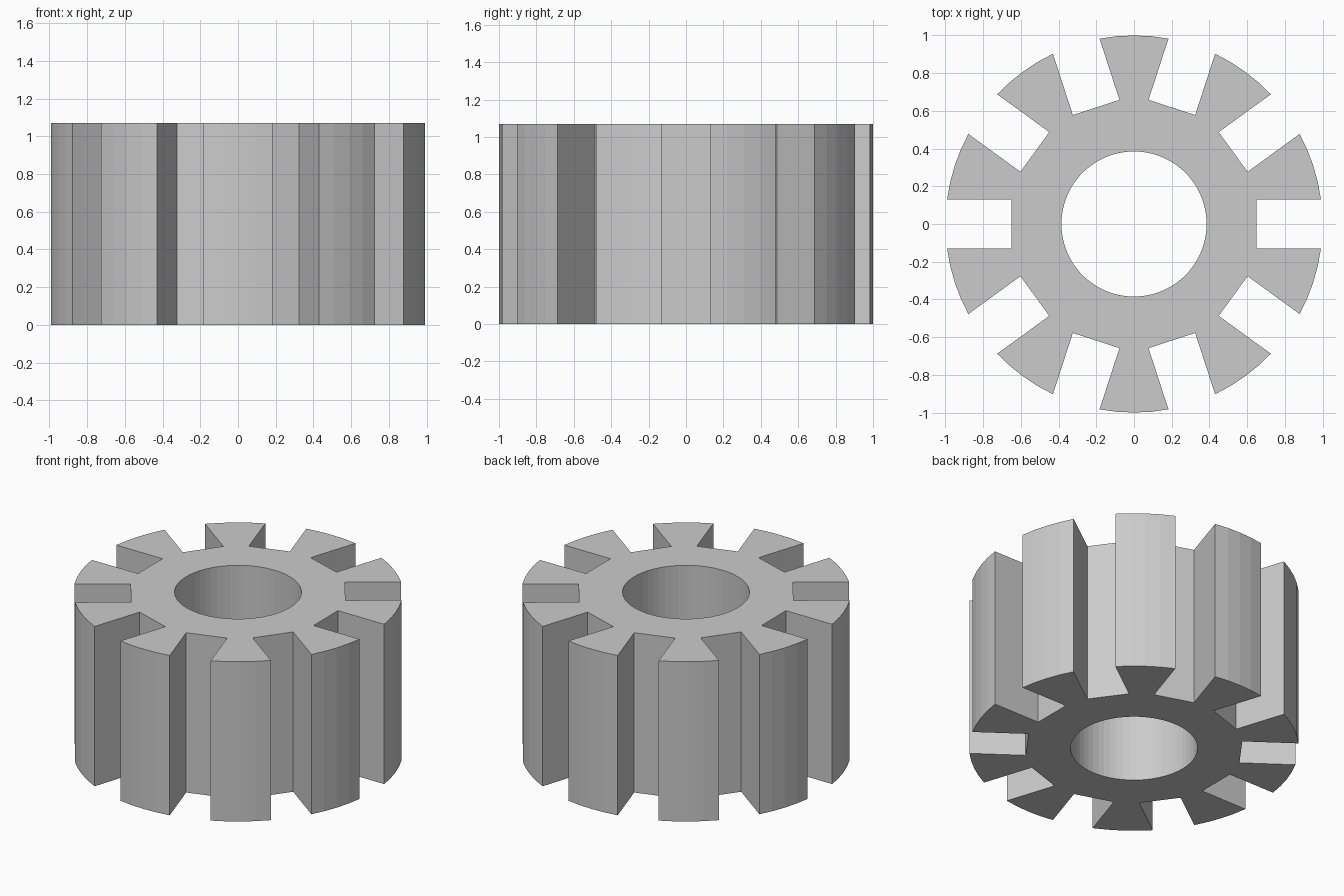
import bpy, bmesh, math

if "Cube" in bpy.data.objects:
    bpy.data.objects.remove(bpy.data.objects["Cube"])

TEETH, HEIGHT = 10, 1.07
R_OUT, R_BORE = 1.0, 0.385
SLOT_FLOOR, SLOT_HALF = 0.65, 0.13
BORE_SEGS, ARC_SEGS = 60, 4
PITCH = 2 * math.pi / TEETH

bm = bmesh.new()


def polar(r, a):
    return bm.verts.new((r * math.cos(a), r * math.sin(a), 0))


# bore ring and flat slot floor corners
bore = [polar(R_BORE, 2 * math.pi * i / BORE_SEGS) for i in range(BORE_SEGS)]
root_r = math.hypot(SLOT_FLOOR, SLOT_HALF)
root_a = math.atan2(SLOT_HALF, SLOT_FLOOR)
roots = [(polar(root_r, k * PITCH - root_a), polar(root_r, k * PITCH + root_a))
         for k in range(TEETH)]
tip_a = math.asin(SLOT_HALF / R_OUT)
per = BORE_SEGS // TEETH


def bore_run(start, end):
    return [bore[i % BORE_SEGS] for i in range(end, start - 1, -1)]


for k in range(TEETH):
    right, left = roots[k]
    nxt = roots[(k + 1) % TEETH][0]
    # hub under the slot, then hub under the tooth
    bm.faces.new([right, left] + bore_run(k * per - 2, k * per + 2))
    bm.faces.new([left, nxt] + bore_run(k * per + 2, k * per + per - 2))
    # flared tooth with a curved tip
    span = PITCH - 2 * tip_a
    arc = [polar(R_OUT, k * PITCH + tip_a + span * i / ARC_SEGS)
           for i in range(ARC_SEGS + 1)]
    bm.faces.new([left] + arc + [nxt])

# raise the flat profile into a solid
ext = bmesh.ops.extrude_face_region(bm, geom=bm.faces[:], use_keep_orig=True)
top = [v for v in ext["geom"] if isinstance(v, bmesh.types.BMVert)]
bmesh.ops.translate(bm, verts=top, vec=(0, 0, HEIGHT))
bmesh.ops.recalc_face_normals(bm, faces=bm.faces[:])

mesh = bpy.data.meshes.new("slotted_gear")
bm.to_mesh(mesh)
bm.free()
gear = bpy.data.objects.new("slotted_gear", mesh)
bpy.context.collection.objects.link(gear)
